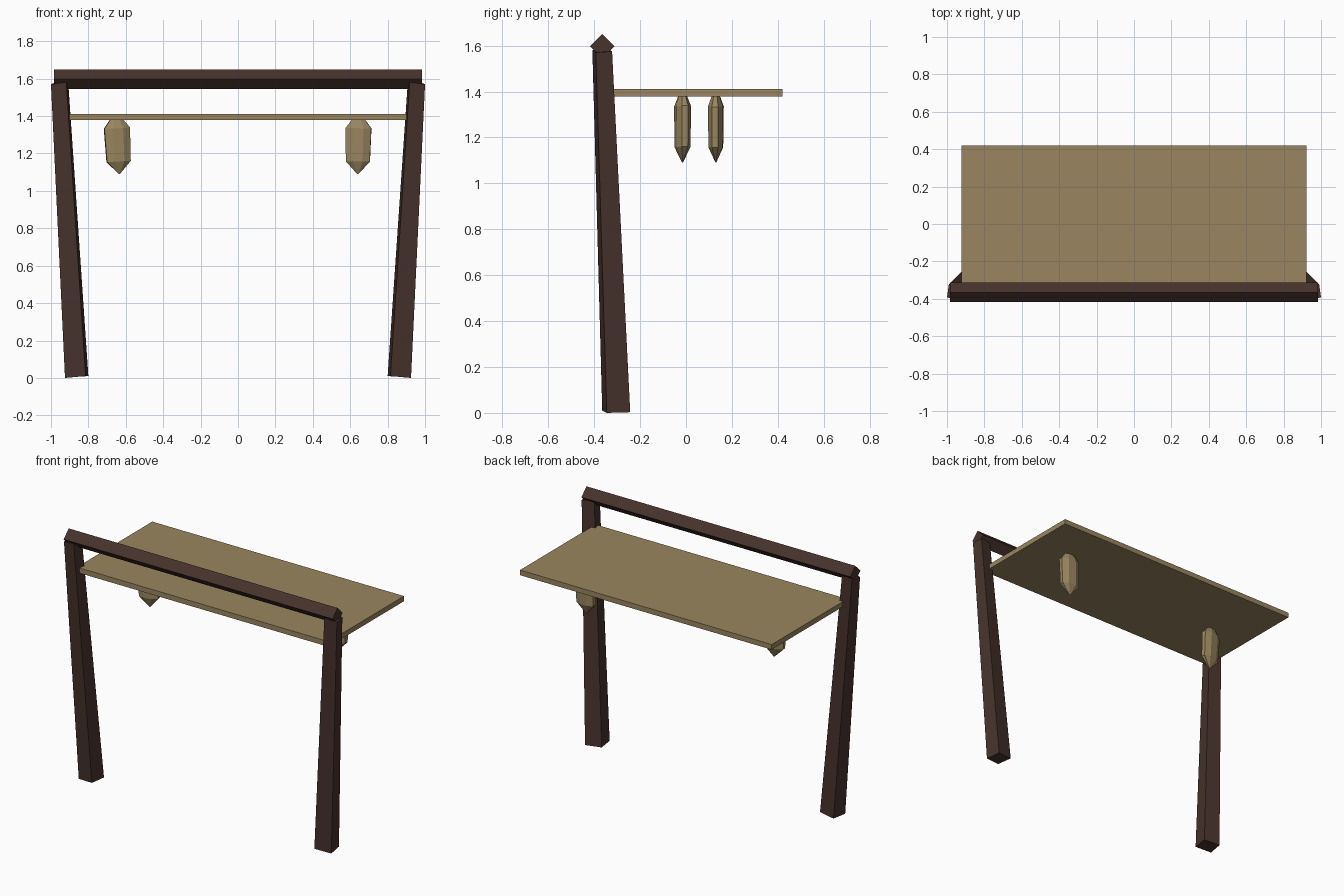
import bpy, bmesh, math
from mathutils import Matrix

if "Cube" in bpy.data.objects:
    bpy.data.objects.remove(bpy.data.objects["Cube"])


def material(name, rgb):
    m = bpy.data.materials.new(name)
    m.diffuse_color = (*rgb, 1)
    m.use_nodes = True
    m.node_tree.nodes["Principled BSDF"].inputs["Base Color"].default_value = m.diffuse_color
    return m


DARK = material("dark wood", (0.062, 0.033, 0.025))
TAN = material("tan wood", (0.32, 0.24, 0.115))


def loft(name, rings, mat):
    """Closed solid skinned through rings of equal point count."""
    bm = bmesh.new()
    vr = [[bm.verts.new(p) for p in r] for r in rings]
    n = len(vr[0])
    for a, b in zip(vr, vr[1:]):
        for i in range(n):
            bm.faces.new((a[i], a[(i + 1) % n], b[(i + 1) % n], b[i]))
    bm.faces.new(vr[0][::-1])
    bm.faces.new(vr[-1])
    bmesh.ops.recalc_face_normals(bm, faces=bm.faces[:])
    me = bpy.data.meshes.new(name)
    bm.to_mesh(me)
    bm.free()
    me.materials.append(mat)
    ob = bpy.data.objects.new(name, me)
    bpy.context.collection.objects.link(ob)
    return ob


# Tapered, slightly twisted posts, mirrored left and right
foot = [(0.925, -0.345, 0.0), (0.815, -0.365, 0.01),
        (0.80, -0.26, 0.01), (0.91, -0.243, 0.003)]
head = [(1.0, -0.393, 1.57), (0.918, -0.408, 1.58),
        (0.908, -0.337, 1.585), (0.99, -0.322, 1.575)]
for side, s in (("left", -1), ("right", 1)):
    loft(side + "_post", [[(s * x, y, z) for x, y, z in r] for r in (foot, head)], DARK)

# Crossbeam: square bar standing on its edge
R = 0.0525
diamond = [(R, 0), (0, R), (-R, 0), (0, -R)]
loft("crossbeam", [[(x, -0.365 + a, 1.5975 + b) for a, b in diamond]
                   for x in (-0.985, 0.985)], DARK)

# Board
corners = [(-0.922, -0.37), (0.922, -0.37), (0.922, 0.42), (-0.922, 0.42)]
loft("board", [[(x, y, z) for x, y in corners] for z in (1.378, 1.412)], TAN)


# Flattened eight-sided hanging pendants: (height below board, half width)
PROFILE = [(-0.29, 0.003), (-0.223, 0.064), (-0.045, 0.069), (0.008, 0.03)]
for side, x, y, yaw, tilt in (("left", -0.65, -0.015, 9, -3), ("right", 0.645, 0.13, -3, 1)):
    rings = []
    for z, w in PROFILE:
        r = w / math.cos(math.pi / 8)
        rings.append([(r * math.cos((k + .5) * math.pi / 4),
                       0.48 * r * math.sin((k + .5) * math.pi / 4), z) for k in range(8)])
    ob = loft(side + "_pendant", rings, TAN)
    ob.data.transform(Matrix.Translation((x, y, 1.38))
                      @ Matrix.Rotation(math.radians(tilt), 4, 'Y')
                      @ Matrix.Rotation(math.radians(yaw), 4, 'Z'))
